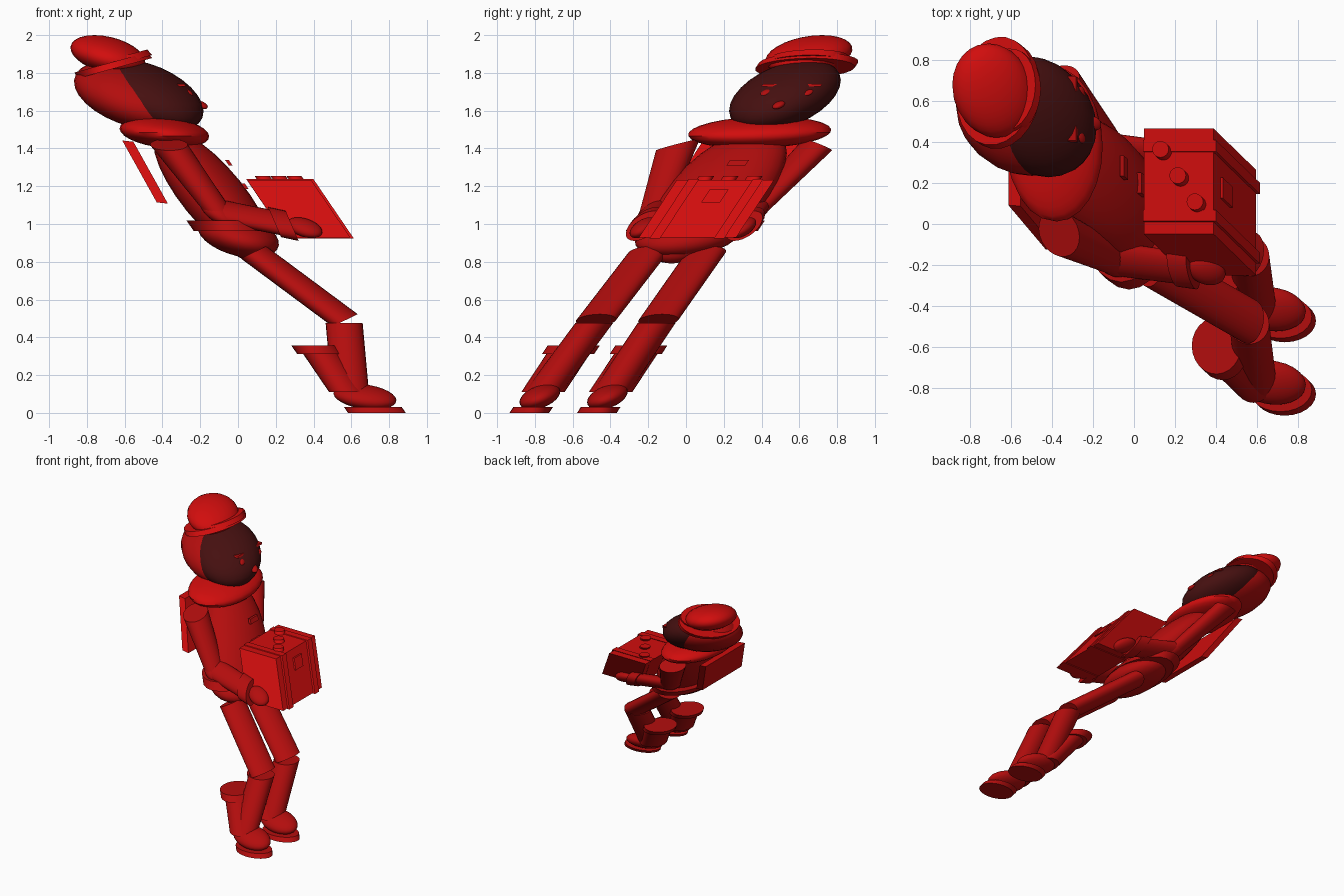
import bpy, bmesh, math
from mathutils import Matrix, Vector

if "Cube" in bpy.data.objects:
    bpy.data.objects.remove(bpy.data.objects["Cube"], do_unlink=True)


def material(name, rgb):
    m = bpy.data.materials.new(name)
    m.use_nodes = True
    m.diffuse_color = (*rgb, 1)
    m.node_tree.nodes["Principled BSDF"].inputs["Base Color"].default_value = (*rgb, 1)
    return m


BRIGHT = material("bright red", (0.64, 0.004, 0.004))
CLOTH = material("cloth red", (0.45, 0.004, 0.004))
DARK = material("dark face", (0.06, 0.005, 0.005))

# The figure looks along +x and is skewed backwards and sideways with height
SKEW = Matrix(((1, 0, -0.68, 0), (0, 1, 0.66, 0), (0, 0, 1, 0), (0, 0, 0, 1)))
MID = -0.6      # lateral centre of the body


def finish(name, bm, frame, mat, smooth=True):
    bmesh.ops.transform(bm, matrix=SKEW @ frame, verts=bm.verts)
    bmesh.ops.recalc_face_normals(bm, faces=bm.faces)
    me = bpy.data.meshes.new(name)
    bm.to_mesh(me)
    bm.free()
    me.materials.append(mat)
    ob = bpy.data.objects.new(name, me)
    bpy.context.collection.objects.link(ob)
    if smooth:
        bpy.ops.object.select_all(action='DESELECT')
        ob.select_set(True)
        bpy.context.view_layer.objects.active = ob
        bpy.ops.object.shade_smooth_by_angle(angle=math.radians(40))
    return ob


def columns(centre, x, y, z):
    m = Matrix((x, y, z)).transposed().to_4x4()
    m.translation = Vector(centre)
    return m


def placed(centre, size, pitch=0):
    return (Matrix.Translation(centre) @ Matrix.Rotation(math.radians(pitch), 4, 'Y')
            @ Matrix.Diagonal((*size, 1)))


def ball(name, centre, radii, mat, pitch=0):
    bm = bmesh.new()
    bmesh.ops.create_uvsphere(bm, u_segments=24, v_segments=14, radius=1)
    return finish(name, bm, placed(centre, radii, pitch), mat)


def block(name, centre, size, mat, pitch=0):
    bm = bmesh.new()
    bmesh.ops.create_cube(bm, size=1)
    return finish(name, bm, placed(centre, size, pitch), mat, False)


def tube(name, frame, mat, taper=1.0):
    bm = bmesh.new()
    bmesh.ops.create_cone(bm, cap_ends=True, segments=24, radius1=1, radius2=taper, depth=1)
    return finish(name, bm, frame, mat)


def disc(name, centre, radii, mat, pitch=0):
    return tube(name, placed(centre, radii, pitch), mat)


def limb(name, start, end, r, mat, taper=1.0):
    a, b = Vector(start), Vector(end)
    q = (b - a).to_track_quat('Z', 'Y').to_matrix()
    frame = columns((a + b) / 2, q.col[0] * r, q.col[1] * r, b - a)
    return tube(name, frame, mat, taper)


def leg_tube(name, top, bottom, ru, rv, tilt):
    a, b = Vector(top), Vector(bottom)
    t = math.radians(tilt)
    x = Vector((math.cos(t), 0, math.sin(t))) * ru
    return tube(name, columns((a + b) / 2, x, Vector((0, rv, 0)), a - b), mat=CLOTH)


# Head with hood and dark face
HEAD = -0.585
ball("hood", (0.59, HEAD, 1.68), (0.29, 0.262, 0.185), CLOTH)
ball("face", (0.67, HEAD, 1.68), (0.26, 0.268, 0.19), DARK)
ball("nose", (0.915, HEAD, 1.63), (0.03, 0.03, 0.022), CLOTH)
for side, tag in ((-1, "right"), (1, "left")):
    ball(tag + "_eye", (0.895, HEAD + side * 0.11, 1.695), (0.015, 0.026, 0.018), CLOTH)
    block(tag + "_eyebrow", (0.88, HEAD + side * 0.12, 1.735), (0.04, 0.075, 0.012), CLOTH)

# Cap
ball("cap_dome", (0.6, -0.6, 1.895), (0.185, 0.22, 0.105), BRIGHT)
disc("cap_brim", (0.59, -0.575, 1.84), (0.235, 0.262, 0.03), BRIGHT, -13)
disc("cap_visor", (0.67, -0.59, 1.872), (0.165, 0.2, 0.03), BRIGHT, -13)

# Scarf, torso and belt
ball("scarf", (0.62, -0.59, 1.485), (0.23, 0.375, 0.085), BRIGHT)
ball("torso", (0.65, MID, 1.15), (0.2, 0.29, 0.36), CLOTH)
ball("hips", (0.64, MID - 0.01, 0.94), (0.2, 0.27, 0.12), CLOTH)
disc("belt", (0.63, MID - 0.005, 0.99), (0.21, 0.35, 0.055), CLOTH)
for z in (1.325, 1.2):
    block("chest_fastener", (0.852, MID, z), (0.02, 0.1, 0.03), CLOTH)
block("backpack", (0.375, MID, 1.275), (0.055, 0.52, 0.33), BRIGHT, 7)

# Arms
for side, tag in ((-1, "right"), (1, "left")):
    def at(u, off, z):
        return (u, MID - 0.01 + side * off, z)
    limb(tag + "_upper_arm", at(0.62, 0.26, 1.07), at(0.6, 0.37, 1.42), 0.075, CLOTH, 1.35)
    ball(tag + "_elbow", at(0.62, 0.26, 1.07), (0.08, 0.08, 0.08), CLOTH)
    limb(tag + "_forearm", at(0.62, 0.265, 1.07), at(0.92, 0.265, 1.0), 0.07, CLOTH)
    limb(tag + "_cuff", at(0.88, 0.265, 1.01), at(0.96, 0.265, 0.99), 0.082, CLOTH)
    ball(tag + "_hand", at(1.02, 0.265, 0.98), (0.085, 0.06, 0.055), CLOTH)

# Crate with bands, latch and knobs
CRATE = -0.605
block("crate", (1.056, CRATE, 1.08), (0.34, 0.515, 0.305), BRIGHT)
for side in (-1, 1):
    block("crate_band", (1.063, CRATE + side * 0.17, 1.08), (0.356, 0.055, 0.315), BRIGHT)
block("crate_latch", (1.23, CRATE, 1.148), (0.018, 0.1, 0.07), BRIGHT)
for i in (-1, 0, 1):
    disc("crate_knob", (1.065 + 0.084 * i, -0.59 - 0.128 * i, 1.238), (0.04, 0.04, 0.03), BRIGHT)

# Legs, boots and shoes
for tag, hip, knee, foot in (("right", -0.76, -0.8, -0.83), ("left", -0.455, -0.47, -0.472)):
    leg_tube(tag + "_thigh", (0.66, hip, 0.85), (0.9, knee, 0.49), 0.095, 0.105, 20)
    leg_tube(tag + "_shin", (0.885, knee, 0.475), (0.67, foot, 0.11), 0.098, 0.1, 0)
    disc(tag + "_boot_shaft", (0.657, foot, 0.22), (0.1, 0.115, 0.22), CLOTH)
    disc(tag + "_boot_cuff", (0.645, foot, 0.335), (0.12, 0.138, 0.045), CLOTH)
    ball(tag + "_shoe", (0.73, foot, 0.085), (0.16, 0.098, 0.068), CLOTH)
    disc(tag + "_sole", (0.735, foot, 0.015), (0.153, 0.105, 0.03), CLOTH)
